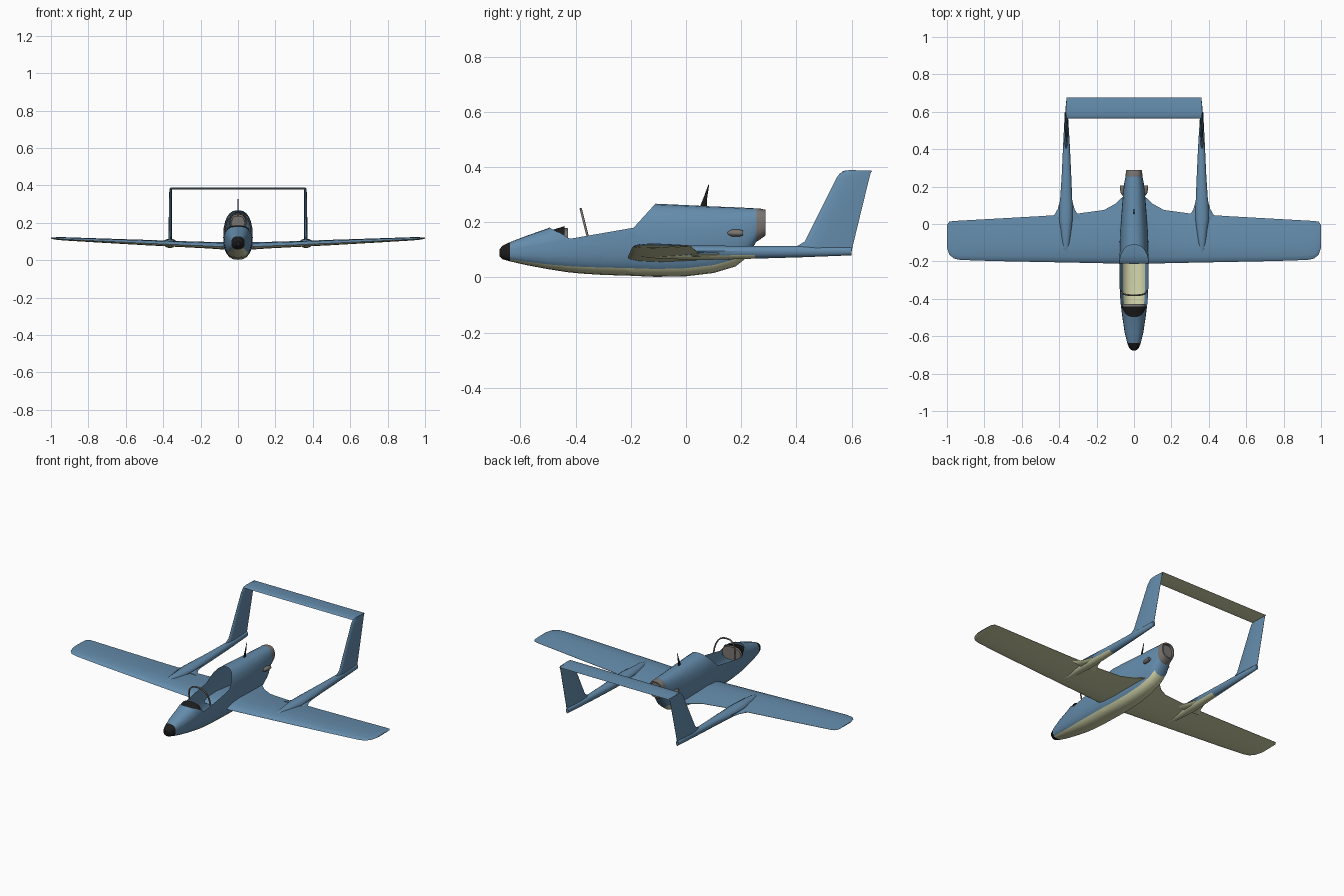
import bpy, bmesh
from math import cos, sin, pi, radians
from mathutils import Vector

cube = bpy.data.objects.get("Cube")
if cube:
    bpy.data.objects.remove(cube, do_unlink=True)


def material(name, r, g, b):
    m = bpy.data.materials.new(name)
    m.use_nodes = True
    m.diffuse_color = (r, g, b, 1)
    m.node_tree.nodes["Principled BSDF"].inputs["Base Color"].default_value = (r, g, b, 1)
    return m


BLUE = material("sky_blue", 0.13, 0.265, 0.415)
CREAM = material("pale_cream", 0.64, 0.66, 0.40)
BLACK = material("matt_black", 0.012, 0.012, 0.012)
GREY = material("warm_grey", 0.19, 0.175, 0.165)


def signed_pow(v, p):
    return abs(v) ** p * (1 if v >= 0 else -1)


def ring(y, hw, zb, zm, zt, x=0, n=24, p=0.8):
    """Rounded cross-section: half width, bottom, widest height, top."""
    pts = []
    for k in range(n):
        a = 2 * pi * k / n
        s = signed_pow(sin(a), p)
        pts.append((x + hw * signed_pow(cos(a), p), y, zm + s * ((zt - zm) if s > 0 else (zm - zb))))
    return pts


def airfoil(le, te, thick, place, belly=0.6):
    """Closed wing section; the first half is the upper side."""
    shape = [(0, 0), (0.03, 0.4), (0.12, 0.8), (0.35, 1), (0.7, 0.6), (1, 0.06)]
    upper = [(c, t) for c, t in shape]
    lower = [(c, -t * belly) for c, t in reversed(shape[1:])]
    return [place(le + c * (te - le), t * thick) for c, t in upper + lower]


def loft(sections, rule=None, caps=(True, True)):
    bm = bmesh.new()
    rows = [[bm.verts.new(p) for p in s] for s in sections]
    n = len(rows[0])
    for i in range(len(rows) - 1):
        for k in range(n):
            j = (k + 1) % n
            f = bm.faces.new((rows[i][k], rows[i][j], rows[i + 1][j], rows[i + 1][k]))
            f.material_index = rule(i, k) if rule else 0
    if caps[0]:
        bm.faces.new(rows[0])
    if caps[1]:
        bm.faces.new(rows[-1])
    bmesh.ops.recalc_face_normals(bm, faces=bm.faces)
    return bm


def finish(name, bm, mats, mirror=False, angle=35):
    me = bpy.data.meshes.new(name)
    bm.to_mesh(me)
    bm.free()
    ob = bpy.data.objects.new(name, me)
    bpy.context.collection.objects.link(ob)
    for m in mats:
        me.materials.append(m)
    bpy.ops.object.select_all(action='DESELECT')
    ob.select_set(True)
    bpy.context.view_layer.objects.active = ob
    bpy.ops.object.shade_smooth_by_angle(angle=radians(angle))
    if mirror:
        ob.modifiers.new("Mirror", 'MIRROR').use_clip = True
    return ob


# Fuselage shell: cream belly, blue sides
hull = [(-.637, .036, .058, .09, .128), (-.58, .05, .045, .095, .15), (-.5, .062, .03, .1, .178),
        (-.43, .071, .019, .11, .215), (-.38, .075, .014, .115, .246), (-.3, .078, .009, .12, .262),
        (-.2, .079, .006, .12, .268), (-.11, .077, .002, .12, .267), (0, .072, .004, .125, .262),
        (.1, .064, .016, .135, .257), (.18, .057, .04, .15, .254), (.22, .052, .072, .16, .252),
        (.255, .045, .13, .19, .25)]
bm = loft([ring(*h) for h in hull], lambda i, k: int(15 <= k < 21 and hull[i][0] < .2), (False, False))

# Open cockpit notch between coaming, sill and rear slope
notch = [(-.49, .178), (-.42, .14), (-.19, .18), (-.11, .268)]
cuts = []
for (y0, z0), (y1, z1) in zip(notch, notch[1:]):
    co, no = Vector((0, y0, z0)), Vector((0, z0 - z1, y1 - y0)).normalized()
    cuts.append((co, no))
    bmesh.ops.bisect_plane(bm, geom=bm.verts[:] + bm.edges[:] + bm.faces[:], plane_co=co, plane_no=no)
gone = [f for f in bm.faces if all((f.calc_center_median() - co).dot(no) > 0 for co, no in cuts)]
bmesh.ops.delete(bm, geom=gone, context='FACES')
finish("fuselage", bm, [BLUE, CREAM])

# Nose cap and tail exhaust
finish("nose_cap", loft([ring(-.675, .012, .076, .089, .102), ring(-.665, .025, .066, .09, .115),
                         ring(*hull[0])], None, (True, False)), [BLACK])
finish("tail_exhaust", loft([ring(*hull[-1]), ring(.265, .045, .135, .195, .25), ring(.288, .041, .152, .2, .245),
                             ring(.288, .035, .16, .2, .238), ring(.275, .034, .161, .2, .237)],
                            None, (False, True)), [GREY])

# Wing: span, leading edge, trailing edge, height, thickness
wing = [(0, -.213, .16, .07, .026), (.055, -.212, .15, .071, .026), (.1, -.211, .108, .073, .024),
        (.16, -.21, .075, .076, .022), (.3, -.207, .056, .082, .02), (.5, -.203, .042, .091, .018),
        (.75, -.198, .028, .103, .014), (.93, -.192, .018, .112, .011), (.965, -.184, .016, .114, .009),
        (.988, -.162, .012, .116, .006), (1, -.125, -.005, .117, .003)]
sections = [airfoil(le, te, t, lambda c, h, x=x, z=z: (x, c, z + h)) for x, le, te, z, t in wing]
finish("wing", loft(sections, lambda i, k: int(k >= 5), (False, True)), [BLUE, CREAM], mirror=True)

# Twin tail booms, cream underneath near the wing
boom = [(-.19, .006, .078, .087, .095, .365), (-.1, .022, .068, .09, .113, .364),
        (.03, .036, .064, .095, .115, .364), (.1, .034, .064, .095, .115, .363),
        (.25, .026, .068, .095, .114, .361), (.42, .018, .073, .095, .114, .361), (.6, .008, .08, .095, .11, .362)]
finish("tail_boom", loft([ring(*b, n=12, p=1) for b in boom],
                         lambda i, k: int(7 <= k < 11 and i < 4)), [BLUE, CREAM], mirror=True)

# Fillets where booms meet the trailing edge
fillet = [(.02, .085), (.05, .062), (.08, .045), (.12, .034)]
finish("boom_fillet", loft([ring(y, w, .074, .085, .094, .363, n=12, p=1) for y, w in fillet],
                           lambda i, k: int(6 <= k < 12)), [BLUE, CREAM], mirror=True)

# Swept fins: height, leading edge, trailing edge, centre, half thickness
fin = [(.085, .38, .598, .363, .009), (.112, .4, .604, .363, .009), (.13, .43, .608, .363, .009),
       (.36, .545, .664, .361, .007), (.378, .558, .669, .36, .006), (.387, .58, .672, .36, .004)]
sections = [airfoil(le, te, t, lambda c, h, x=x, z=z: (x + h, c, z), 1) for z, le, te, x, t in fin]
finish("tail_fin", loft(sections), [BLUE], mirror=True)

# Tailplane joining the fins
sections = [airfoil(.565, .676, .007, lambda c, h, x=x: (x, c, .382 + h)) for x in (0, .362)]
finish("tailplane", loft(sections, lambda i, k: int(k >= 5), (False, True)), [BLUE, CREAM], mirror=True)

# Side exhaust stubs
stub = [(.15, .006, .155, .16, .165, .054), (.165, .013, .149, .161, .173, .058),
        (.195, .013, .149, .161, .173, .063), (.207, .01, .152, .161, .17, .065)]
finish("side_exhaust", loft([ring(*s, n=12, p=1) for s in stub]), [GREY], mirror=True)

# Black coaming ahead of the cockpit and the instrument panel behind it
finish("coaming", loft([ring(-.495, .05, .135, .14, .168), ring(-.465, .059, .135, .142, .178),
                        ring(-.44, .064, .135, .143, .186)]), [BLACK])
finish("instrument_panel", loft([ring(-.44, .062, .1, .135, .18), ring(-.428, .062, .1, .135, .178)]), [GREY])

# Windscreen hoop
cu = bpy.data.curves.new("windscreen_hoop", 'CURVE')
cu.dimensions = '3D'
cu.bevel_depth = .0045
cu.bevel_resolution = 1
arch = ring(0, .069, .1, .152, .248)[:13]
sp = cu.splines.new('POLY')
sp.points.add(len(arch) - 1)
for pt, (x, y, z) in zip(sp.points, arch):
    pt.co = (x, -.357 - .25 * (z - .152), z, 1)
cu.materials.append(GREY)
bpy.context.collection.objects.link(bpy.data.objects.new("windscreen_hoop", cu))

# Swept aerial on the spine
blade = [(.25, .048, .076, .004), (.29, .064, .077, .003), (.336, .081, .084, .001)]
sections = [airfoil(le, te, t, lambda c, h, z=z: (h, c, z), 1) for z, le, te, t in blade]
finish("aerial", loft(sections), [BLACK])
